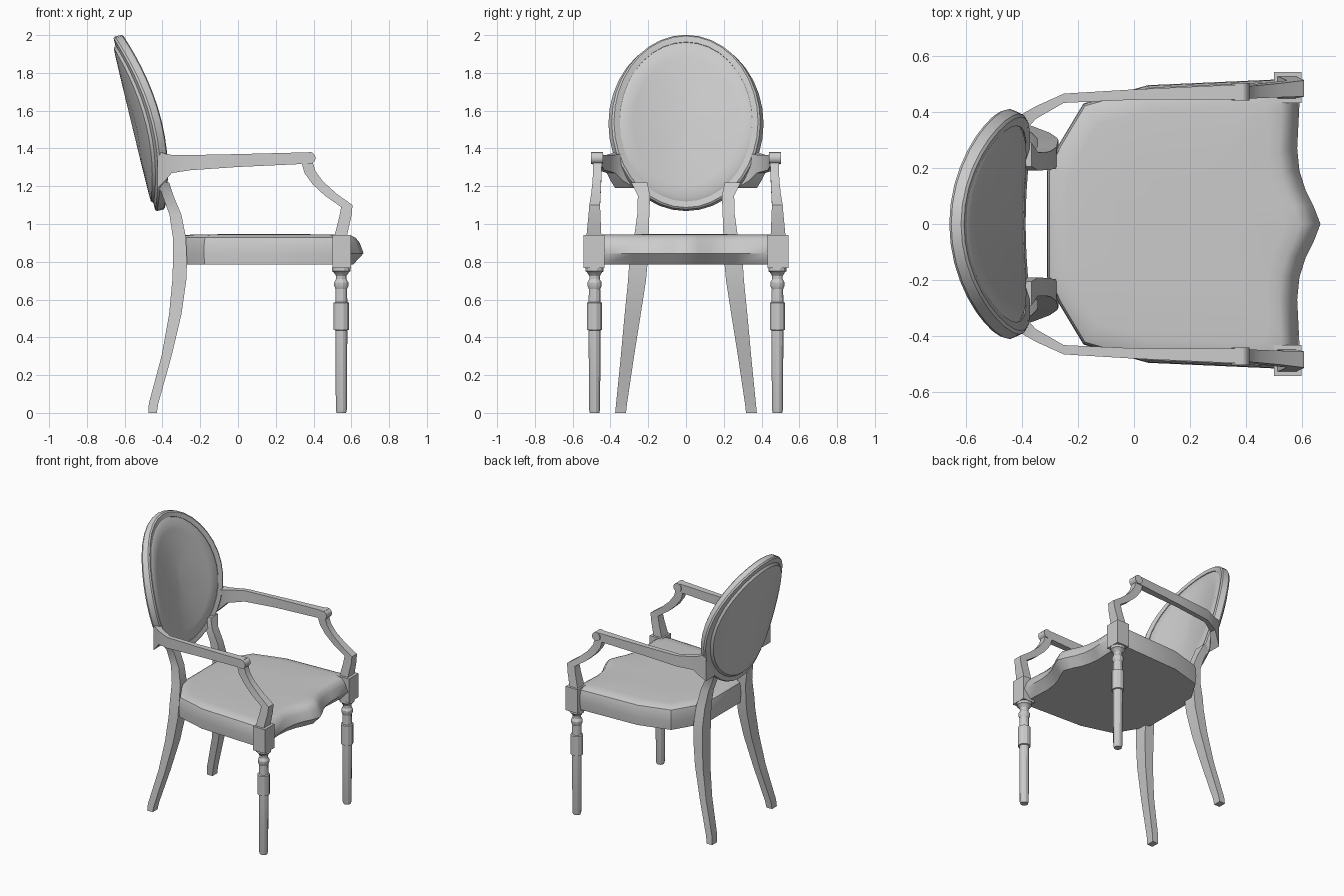
import bpy, bmesh
from math import sin, cos, pi, sqrt, radians


def finish(name, rings, cap=True, wrap=False, mirror=False, smooth=35):
    """Skin a series of closed rings into one mesh object."""
    bm = bmesh.new()
    loops = [[bm.verts.new(p) for p in r] for r in rings]
    n = len(loops[0])
    pairs = list(zip(loops, loops[1:]))
    if wrap:
        pairs.append((loops[-1], loops[0]))
    for a, b in pairs:
        for i in range(n):
            j = (i + 1) % n
            bm.faces.new((a[i], a[j], b[j], b[i]))
    if cap:
        bm.faces.new(loops[0])
        bm.faces.new(loops[-1])
    bmesh.ops.recalc_face_normals(bm, faces=bm.faces)
    me = bpy.data.meshes.new(name)
    bm.to_mesh(me)
    bm.free()
    ob = bpy.data.objects.new(name, me)
    bpy.context.collection.objects.link(ob)
    if mirror:
        ob.modifiers.new("Mirror", 'MIRROR').use_axis = (False, True, False)
    bpy.ops.object.select_all(action='DESELECT')
    ob.select_set(True)
    bpy.context.view_layer.objects.active = ob
    bpy.ops.object.shade_smooth_by_angle(angle=radians(smooth))
    return ob


def beam(name, sections):
    """Rectangular bar; each section is edge a (x,z), edge b (x,z), y0, y1."""
    finish(name, [[(xa, y0, za), (xb, y0, zb), (xb, y1, zb), (xa, y1, za)]
                  for xa, za, xb, zb, y0, y1 in sections], mirror=True)


def turned(name, cx, cy, profile, sides=12):
    finish(name, [[(cx + r * cos(2 * pi * (i + .5) / sides),
                    cy + r * sin(2 * pi * (i + .5) / sides), z)
                   for i in range(sides)] for r, z in profile],
           mirror=True, smooth=25)


# Oval back: tilted backwards, with both sides bent forwards
def back_ring(inset, depth, scale=1.0, sides=36):
    ring = []
    for i in range(sides):
        a = 2 * pi * i / sides
        y = (0.402 - inset) * scale * sin(a)
        z = 1.535 + (0.462 - inset) * scale * cos(a)
        x = -0.41 - 0.242 * (z - 1.07) + 0.6 * y * y
        ring.append((x + depth * 0.97, y - depth * 1.2 * y, z + depth * 0.24))
    return ring


finish("back_frame", [back_ring(*p) for p in (
    (0, -.018), (.008, -.027), (.04, -.027), (.046, 0), (.04, .027), (.008, .027), (0, .018))],
    cap=False, wrap=True)
finish("back_pad", [back_ring(.036, d, s) for d, s in (
    (-.041, .02), (-.041, .5), (-.04, .85), (-.038, .95), (-.02, 1),
    (.02, 1), (.034, .95), (.039, .8), (.042, .45), (.043, .02))])

# Seat with serpentine front
half = [(.665, 0), (.64, .065), (.612, .12), (.59, .19), (.582, .27), (.59, .43),
        (.55, .5), (.5, .515), (.05, .495), (-.18, .43), (-.27, .28), (-.31, .19)]
outline = half + [(-.31, 0)] + [(x, -y) for x, y in half[:0:-1]]


def seat_ring(z, scale, recede):
    return [(.1 + (x - .1) * scale - (recede if x > .56 else 0), y * scale, z)
            for x, y in outline]


finish("seat", [seat_ring(*p) for p in (
    (.785, .99, .05), (.845, 1, 0), (.9, .995, .018), (.928, .98, .032),
    (.94, .93, .03), (.945, .82, .02), (.946, .4, 0))], smooth=40)

# Sabre rear legs running up to the oval
beam("rear_leg", [
    (-.475, 0, -.43, 0, .318, .375), (-.472, .05, -.422, .05, .312, .37),
    (-.405, .3, -.352, .3, .275, .345), (-.365, .52, -.3, .52, .24, .325),
    (-.348, .7, -.274, .7, .212, .307), (-.344, .8, -.27, .8, .203, .3),
    (-.345, .93, -.276, .93, .198, .275), (-.363, 1.05, -.3, 1.05, .194, .258),
    (-.4, 1.15, -.342, 1.15, .19, .255), (-.425, 1.22, -.365, 1.22, .205, .29)])

# Armrests with a flared root
beam("armrest", [
    (-.425, 1.19, -.425, 1.385, .27, .375), (-.385, 1.23, -.385, 1.372, .335, .4),
    (-.35, 1.27, -.35, 1.366, .375, .42), (-.25, 1.285, -.25, 1.365, .432, .465),
    (0, 1.302, 0, 1.37, .443, .48), (.39, 1.32, .39, 1.38, .445, .498)])

# Rounded scroll at the arm end
finish("arm_scroll", [[(.379 + .032 * cos(i * pi / 6), y, 1.349 + .032 * sin(i * pi / 6))
                       for i in range(12)] for y in (.44, .503)], mirror=True)

# Curved arm supports
beam("arm_support", [
    (.335, 1.33, .395, 1.33, .445, .492), (.352, 1.27, .41, 1.28, .447, .492),
    (.395, 1.21, .45, 1.225, .449, .495), (.46, 1.15, .525, 1.158, .452, .502),
    (.546, 1.09, .606, 1.1, .455, .512), (.537, 1.04, .602, 1.05, .453, .516),
    (.51, .935, .576, .935, .448, .527)])

# Square corner blocks and turned front legs
beam("corner_block", [(.5, .768, .597, .768, .432, .542), (.5, .943, .597, .943, .432, .542)])
turned("front_leg", .547, .484, [
    (.026, 0), (.03, .015), (.033, .437), (.042, .44), (.042, .583), (.033, .587),
    (.031, .655), (.039, .672), (.039, .69), (.029, .708), (.029, .725),
    (.042, .745), (.05, .75), (.05, .77)])
